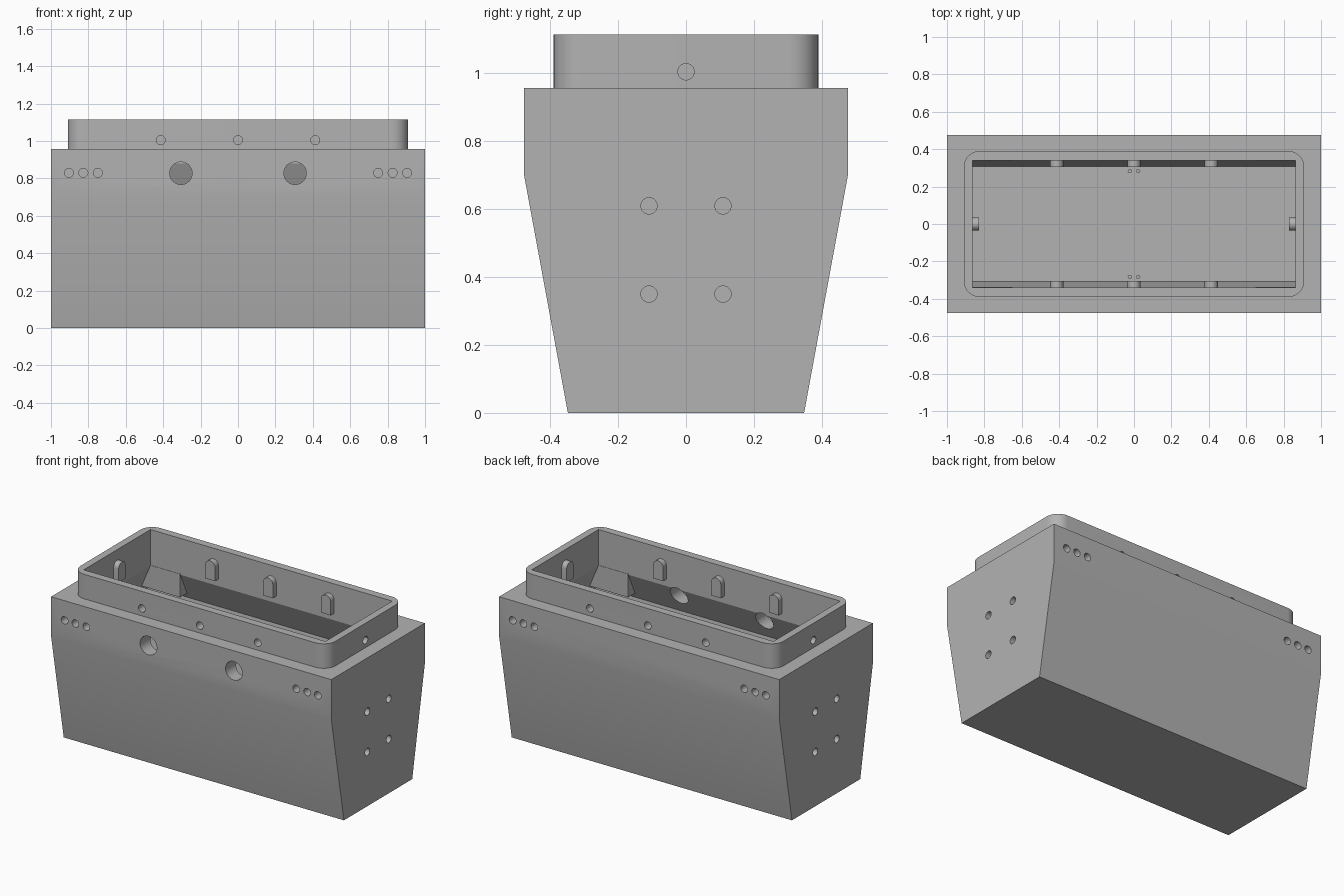
import bpy, bmesh, math
from mathutils import Matrix, Vector

old = bpy.data.objects.get("Cube")
if old:
    bpy.data.objects.remove(old, do_unlink=True)

grey = bpy.data.materials.new("plain grey")
grey.use_nodes = True
COLOUR = (0.45, 0.45, 0.45, 1)
grey.diffuse_color = COLOUR
grey.node_tree.nodes["Principled BSDF"].inputs["Base Color"].default_value = COLOUR


def make_object(name, bm):
    bmesh.ops.recalc_face_normals(bm, faces=bm.faces[:])
    mesh = bpy.data.meshes.new(name)
    bm.to_mesh(mesh)
    bm.free()
    mesh.materials.append(grey)
    obj = bpy.data.objects.new(name, mesh)
    bpy.context.collection.objects.link(obj)
    return obj


def add_box(bm, low, high):
    low, high = Vector(low), Vector(high)
    size = Matrix.Diagonal((*(high - low), 1))
    return bmesh.ops.create_cube(bm, size=1, matrix=Matrix.Translation((low + high) / 2) @ size)["verts"]


def add_rod(bm, start, end, radius, sides=32):
    start, end = Vector(start), Vector(end)
    turn = (end - start).to_track_quat("Z", "Y").to_matrix().to_4x4()
    bmesh.ops.create_cone(bm, cap_ends=True, segments=sides, radius1=radius, radius2=radius,
                          depth=(end - start).length,
                          matrix=Matrix.Translation((start + end) / 2) @ turn)


def add_prism(bm, outline, offset):
    face = bm.faces.new([bm.verts.new(p) for p in outline])
    new = bmesh.ops.extrude_face_region(bm, geom=[face])["geom"]
    bmesh.ops.translate(bm, vec=offset, verts=[v for v in new if isinstance(v, bmesh.types.BMVert)])


def loft(bm, levels):
    # Rectangular rings given as height, half length and half width
    rings = [[bm.verts.new((sx * hx, sy * hy, z)) for sx, sy in ((-1, -1), (1, -1), (1, 1), (-1, 1))]
             for z, hx, hy in levels]
    for a, b in zip(rings, rings[1:]):
        for i in range(4):
            j = (i + 1) % 4
            bm.faces.new((a[i], a[j], b[j], b[i]))
    bm.faces.new(rings[0])
    bm.faces.new(rings[-1])


def cut(target, cutter):
    mod = target.modifiers.new("cut", "BOOLEAN")
    mod.operation = "DIFFERENCE"
    mod.solver = "EXACT"
    mod.object = cutter
    bpy.context.view_layer.objects.active = target
    bpy.ops.object.modifier_apply(modifier=mod.name)


RIM = 0.957
TOP = 1.115
HOLE = 0.024

# Tapered housing
bm = bmesh.new()
side = [(0.348, 0), (0.477, 0.7), (0.477, RIM)]
outline = [(-1, y, z) for y, z in side] + [(-1, -y, z) for y, z in reversed(side)]
add_prism(bm, outline, (2, 0, 0))
housing = make_object("housing", bm)

# Raised collar with rounded corners
bm = bmesh.new()
add_box(bm, (-0.91, -0.39, RIM), (0.91, 0.39, TOP))
uprights = [e for e in bm.edges if abs(e.verts[0].co.z - e.verts[1].co.z) > 0.1]
bmesh.ops.bevel(bm, geom=uprights, offset=0.085, segments=10, profile=0.5, affect="EDGES")
collar = make_object("collar", bm)

# Cavity that widens below the opening
bm = bmesh.new()
loft(bm, [(0.05, 0.94, 0.308), (0.7, 0.94, 0.425), (0.88, 0.863, 0.34), (1.2, 0.863, 0.34)])
cavity = make_object("cavity_cutter", bm)

# Corner pads left standing inside the cavity
bm = bmesh.new()
for sx in (-1, 1):
    for sy in (-1, 1):
        a, b = (sx * 0.65, sy * 0.338, 0.735), (sx * 0.97, sy * 0.46, 0.885)
        add_box(bm, [min(p) for p in zip(a, b)], [max(p) for p in zip(a, b)])
pads = make_object("pad_cutter", bm)
cut(cavity, pads)

# Arched screw tabs: wall position and outward direction
spots = [((x, s * 0.34), (0, s)) for x in (-0.413, 0, 0.413) for s in (-1, 1)]
spots += [((s * 0.863, 0), (s, 0)) for s in (-1, 1)]
bm = bmesh.new()
for (x, y), (dx, dy) in spots:
    arch = [(-0.035, 0.925), (0.035, 0.925)]
    arch += [(0.035 * math.cos(a), 1.012 + 0.035 * math.sin(a))
             for a in (math.pi * i / 12 for i in range(13))]
    base = Vector((x - dx * 0.035, y - dy * 0.035, 0))
    across = Vector((dy, dx, 0))
    add_prism(bm, [base + across * u + Vector((0, 0, z)) for u, z in arch],
              Vector((dx, dy, 0)) * 0.055)
tabs = make_object("tab_cutter", bm)
cut(cavity, tabs)

# Screw holes, portholes and floor pinholes
bm = bmesh.new()
for (x, y), (dx, dy) in spots:
    add_rod(bm, (x - dx * 0.015, y - dy * 0.015, 1.005), (x + dx * 0.08, y + dy * 0.08, 1.005), HOLE)
for sx in (-1, 1):
    for x in (0.749, 0.827, 0.904):
        for sy in (-1, 1):
            add_rod(bm, (sx * x, sy * 0.4, 0.83), (sx * x, sy * 0.5, 0.83), HOLE)
    for y in (-0.109, 0.109):
        for z in (0.35, 0.61):
            add_rod(bm, (sx * 0.96, y, z), (sx * 1.05, y, z), HOLE)
    for y in (-0.283, 0.283):
        add_rod(bm, (sx * 0.022, y, 0.03), (sx * 0.022, y, 0.07), 0.009, 16)
    add_rod(bm, (sx * 0.305, -0.55, 0.828), (sx * 0.305, -0.3, 0.828), 0.06, 40)
holes = make_object("hole_cutter", bm)

for part in (housing, collar):
    cut(part, cavity)
    cut(part, holes)
for helper in (cavity, pads, tabs, holes):
    bpy.data.objects.remove(helper, do_unlink=True)

# Smooth the round surfaces and keep the edges crisp
for part in (housing, collar):
    bpy.ops.object.select_all(action="DESELECT")
    part.select_set(True)
    bpy.context.view_layer.objects.active = part
    bpy.ops.object.shade_smooth_by_angle(angle=math.radians(20))
